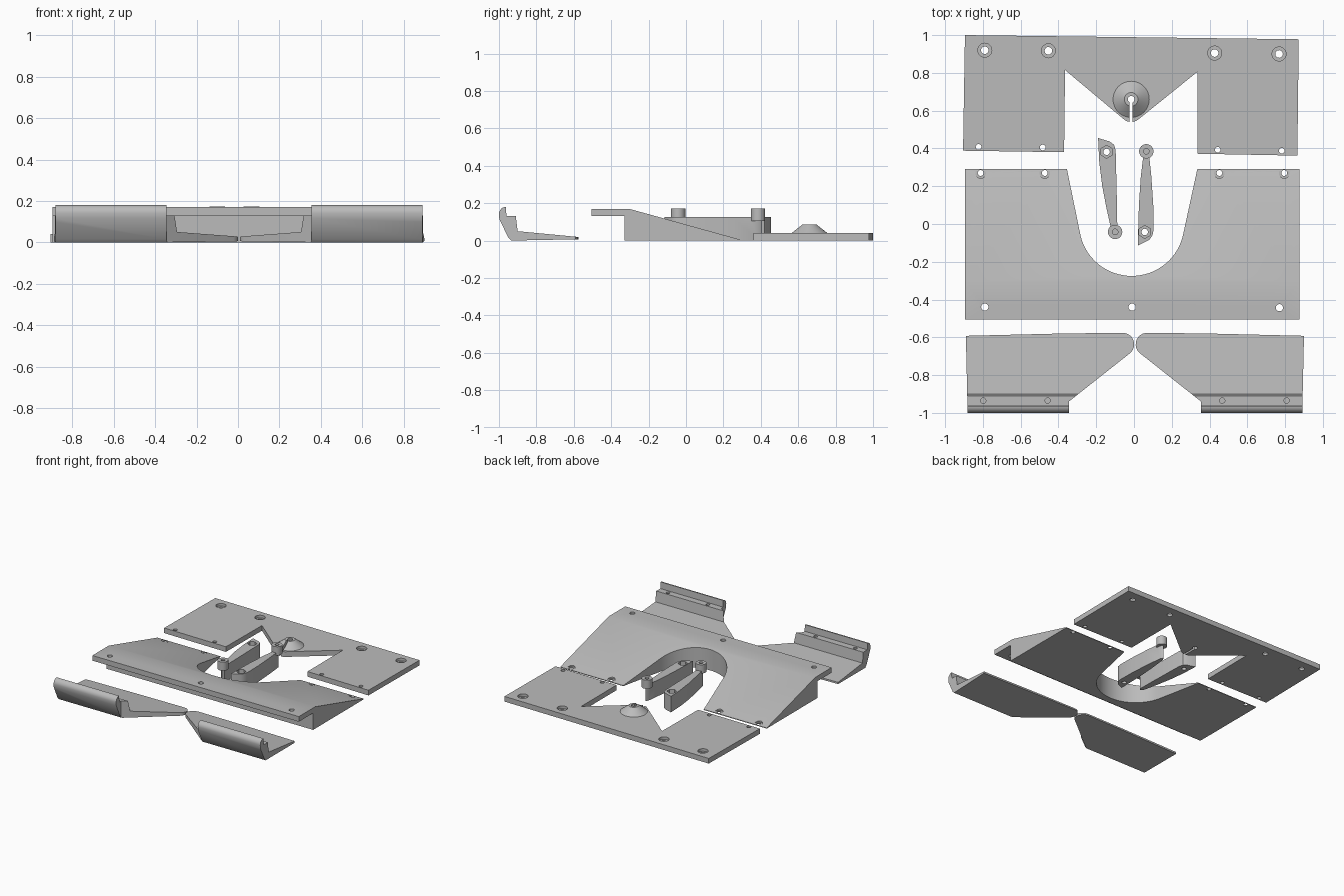
import bpy, bmesh, math
from mathutils import Matrix

if "Cube" in bpy.data.objects:
    bpy.data.objects.remove(bpy.data.objects["Cube"])

grey = bpy.data.materials.new("plain_grey")
grey.diffuse_color = (0.5, 0.5, 0.5, 1)
grey.use_nodes = True
grey.node_tree.nodes["Principled BSDF"].inputs["Base Color"].default_value = grey.diffuse_color


def make(name, bm):
    bmesh.ops.recalc_face_normals(bm, faces=bm.faces)
    me = bpy.data.meshes.new(name)
    bm.to_mesh(me)
    bm.free()
    ob = bpy.data.objects.new(name, me)
    me.materials.append(grey)
    bpy.context.collection.objects.link(ob)
    return ob


def prism(name, pts, lo, hi, along_x=False):
    """Extrude an outline along z (points are x, y) or along x (points are y, z)."""
    bm = bmesh.new()
    base = [bm.verts.new((lo, a, b) if along_x else (a, b, lo)) for a, b in pts]
    face = bm.faces.new(base)
    ext = bmesh.ops.extrude_face_region(bm, geom=[face])["geom"]
    d = hi - lo
    bmesh.ops.translate(bm, vec=(d, 0, 0) if along_x else (0, 0, d),
                        verts=[v for v in ext if isinstance(v, bmesh.types.BMVert)])
    return make(name, bm)


def cone(name, x, y, r1, r2, lo, hi, n=32):
    bm = bmesh.new()
    bmesh.ops.create_cone(bm, cap_ends=True, segments=n, radius1=r1, radius2=r2,
                          depth=hi - lo, matrix=Matrix.Translation((x, y, (lo + hi) / 2)))
    return make(name, bm)


def combine(ob, other, op):
    """Apply a boolean and discard the helper."""
    mod = ob.modifiers.new(op.lower(), 'BOOLEAN')
    mod.operation, mod.object, mod.solver = op, other, 'EXACT'
    bpy.context.view_layer.objects.active = ob
    bpy.ops.object.modifier_apply(modifier=mod.name)
    bpy.data.objects.remove(other, do_unlink=True)


def drill(ob, spots, r, lo=-0.1, hi=0.4, n=24):
    for x, y in spots:
        combine(ob, cone("cutter", x, y, r, r, lo, hi, n), 'DIFFERENCE')


def arc(cx, cy, rx, ry, a0, a1, n=12):
    return [(cx + rx * math.cos(math.radians(a0 + (a1 - a0) * i / n)),
             cy + ry * math.sin(math.radians(a0 + (a1 - a0) * i / n))) for i in range(n + 1)]


parts = []

# Rear plate with a pointed tongue, a slotted cone and screw holes
plate = prism("rear_plate", [(-0.895, 1.0), (-0.905, 0.388), (-0.37, 0.38), (-0.365, 0.815)]
              + arc(-0.015, 0.6, 0.06, 0.06, 230, 310)
              + [(0.335, 0.805), (0.335, 0.372), (0.865, 0.362), (0.872, 0.978)], 0, 0.04)
combine(plate, cone("boss", -0.015, 0.66, 0.106, 0.036, 0.032, 0.087, 48), 'UNION')
drill(plate, [(-0.015, 0.66)], 0.018)
combine(plate, prism("slot", [(-0.024, 0.5), (-0.008, 0.5), (-0.008, 0.66), (-0.024, 0.66)],
                     -0.1, 0.2), 'DIFFERENCE')
big = [(-0.79, 0.92), (-0.453, 0.917), (0.427, 0.905), (0.768, 0.90)]
drill(plate, big, 0.037, 0.02)
drill(plate, big, 0.02)
drill(plate, [(-0.823, 0.408), (-0.483, 0.405), (0.443, 0.393), (0.782, 0.388)], 0.015)
parts.append(plate)

# Ramp with a front lip and a rounded bay
ramp = prism("ramp", [(-0.505, 0.13), (-0.505, 0.17), (-0.305, 0.17), (0.29, 0.005),
                      (0.29, 0), (-0.33, 0), (-0.33, 0.13)], -0.895, 0.875, True)
bay = [(-0.375, 0.4), (-0.355, 0.29)] + arc(-0.012, 0.0, 0.278, 0.275, 190, 350, 32) \
    + [(0.335, 0.29), (0.355, 0.4)]
combine(ramp, prism("bay", bay, -0.1, 0.4), 'DIFFERENCE')
drill(ramp, [(-0.79, -0.44), (-0.01, -0.44), (0.77, -0.443)], 0.019)
tail = [(-0.812, 0.27), (-0.472, 0.27), (0.452, 0.27), (0.795, 0.27)]
drill(ramp, tail, 0.028, 0.0075)
drill(ramp, tail, 0.0155)
parts.append(ramp)

# Two levers, each with a raised pin and a recessed pivot hole
levers = [
    ("left_lever", [(-0.19, 0.455), (-0.184, 0.33), (-0.168, 0.2), (-0.145, 0.08), (-0.118, -0.04),
                    (-0.1, -0.055), (-0.088, -0.04), (-0.09, 0.1), (-0.097, 0.39),
                    (-0.106, 0.42), (-0.13, 0.437)], (-0.1, -0.042), (-0.145, 0.382)),
    ("right_lever", [(0.02, -0.115), (0.08, -0.085), (0.098, -0.06), (0.104, -0.03), (0.102, 0.1),
                     (0.092, 0.25), (0.078, 0.385), (0.065, 0.405), (0.052, 0.385),
                     (0.036, 0.25), (0.026, 0.1)], (0.065, 0.385), (0.057, -0.042)),
]
for name, outline, pin, pivot in levers:
    lever = prism(name, outline, 0, 0.125)
    combine(lever, cone("pin", *pin, 0.038, 0.038, 0.105, 0.172), 'UNION')
    drill(lever, [pin], 0.015, 0.13)
    drill(lever, [pivot], 0.034, 0.095, 0.4, 6)
    drill(lever, [pivot], 0.017)
    parts.append(lever)

# Mirrored front wings: curled front edge, step and tapering blade
profile = [(-0.935, 0), (-0.95, 0.015), (-0.998, 0.115)] \
    + arc(-0.963, 0.142, 0.037, 0.038, 180, 90, 8) \
    + [(-0.96, 0.13), (-0.91, 0.13), (-0.9, 0.05), (-0.585, 0.02), (-0.57, 0.018), (-0.57, 0.007)]
outline = [(0.355, -1.05), (0.89, -1.05), (0.891, -0.99), (0.9, -0.592), (0.4, -0.58)] \
    + arc(0.07, -0.637, 0.061, 0.061, 88, 232) + [(0.355, -0.94)]
for name, side in (("right_wing", 1), ("left_wing", -1)):
    place = lambda x: x if side > 0 else 0.01 - x
    wing = prism(name, profile, -1.0, 1.0, True)
    combine(wing, prism("trim", [(place(x), y) for x, y in outline], -0.1, 0.4), 'INTERSECT')
    drill(wing, [(place(0.467), -0.935), (place(0.808), -0.935)], 0.014, 0.06)
    parts.append(wing)

# Smooth round walls, keep edges sharp
bpy.ops.object.select_all(action='DESELECT')
for ob in parts:
    ob.select_set(True)
bpy.context.view_layer.objects.active = parts[0]
bpy.ops.object.shade_smooth_by_angle(angle=math.radians(30))
